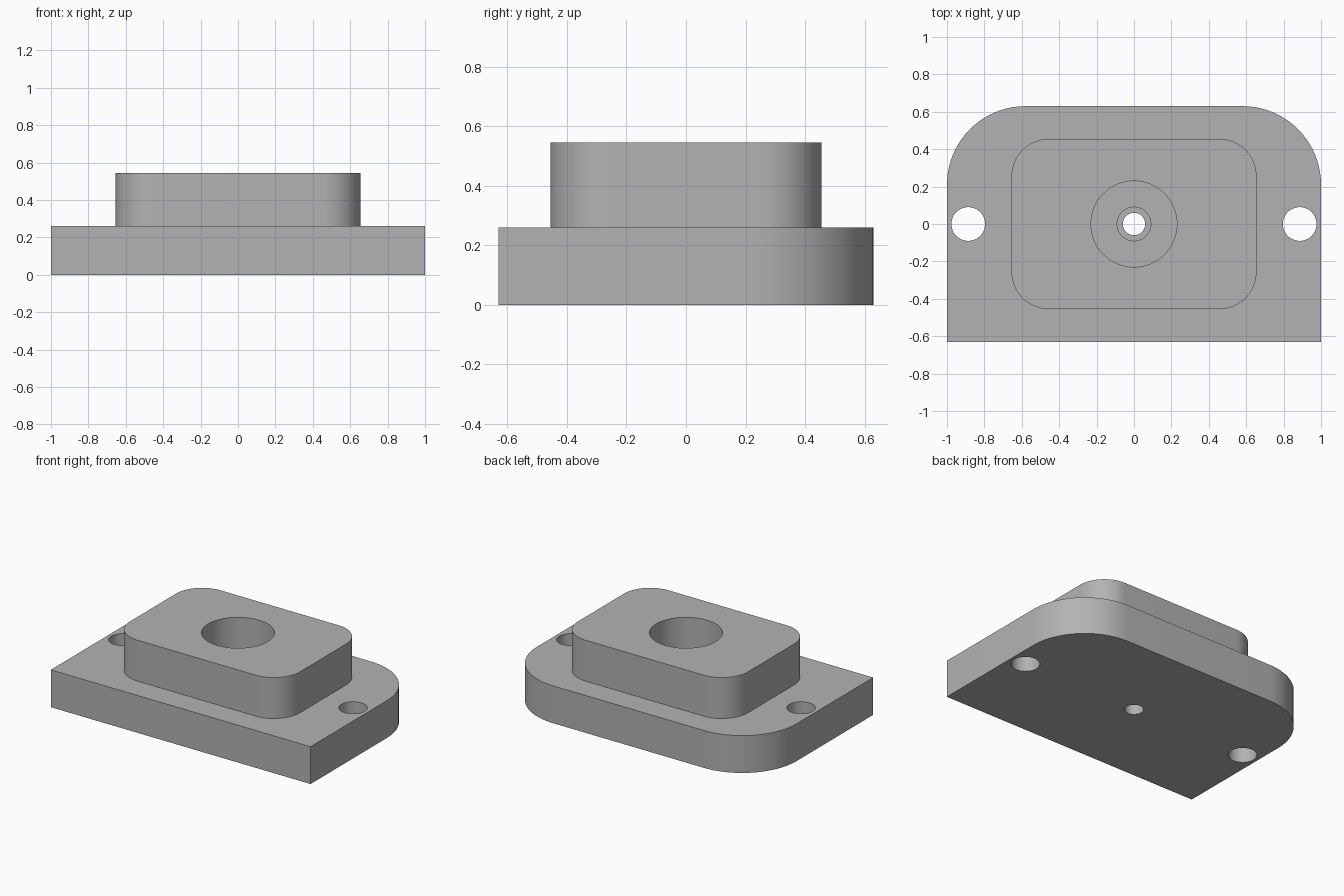
import bpy, bmesh, math

cube = bpy.data.objects.get("Cube")
if cube:
    bpy.data.objects.remove(cube, do_unlink=True)

BASE_TOP, BOSS_TOP = 0.26, 0.545

grey = bpy.data.materials.new("light_grey")
grey.use_nodes = True
colour = (0.45, 0.45, 0.45, 1)
grey.diffuse_color = colour
grey.node_tree.nodes["Principled BSDF"].inputs["Base Color"].default_value = colour


def outline(half_x, half_y, back_r, front_r, steps=20):
    """Counter-clockwise rectangle with rounded back and front corners."""
    points = []
    for i, (sx, sy) in enumerate([(1, 1), (-1, 1), (-1, -1), (1, -1)]):
        r = back_r if sy > 0 else front_r
        for k in range(steps + 1 if r else 1):
            a = math.pi / 2 * (i + k / steps)
            points.append((sx * (half_x - r) + r * math.cos(a),
                           sy * (half_y - r) + r * math.sin(a)))
    return points


def extrude(name, points, z0, z1):
    bm = bmesh.new()
    face = bm.faces.new([bm.verts.new((x, y, z0)) for x, y in points])
    result = bmesh.ops.extrude_face_region(bm, geom=[face])
    top = [v for v in result["geom"] if isinstance(v, bmesh.types.BMVert)]
    bmesh.ops.translate(bm, verts=top, vec=(0, 0, z1 - z0))
    bmesh.ops.recalc_face_normals(bm, faces=bm.faces)
    mesh = bpy.data.meshes.new(name)
    bm.to_mesh(mesh)
    bm.free()
    mesh.materials.append(grey)
    obj = bpy.data.objects.new(name, mesh)
    bpy.context.collection.objects.link(obj)
    return obj


def circle(x, r, sides=64):
    return [(x + r * math.cos(math.tau * k / sides), r * math.sin(math.tau * k / sides))
            for k in range(sides)]


def combine(target, tool, operation):
    mod = target.modifiers.new(tool.name, "BOOLEAN")
    mod.operation = operation
    mod.solver = "EXACT"
    mod.object = tool
    bpy.context.view_layer.objects.active = target
    bpy.ops.object.modifier_apply(modifier=mod.name)
    bpy.data.objects.remove(tool, do_unlink=True)


# Base plate with a rounded back, and the raised boss joined to it
body = extrude("flanged_block", outline(1, 0.63, 0.42, 0), 0, BASE_TOP)
boss = extrude("boss", outline(0.655, 0.455, 0.2, 0.2), BASE_TOP - 0.1, BOSS_TOP)
combine(body, boss, "UNION")

# Stepped central bore and the two mounting holes: name, x, radius, floor
for name, x, r, floor in [("bore", 0, 0.23, BASE_TOP),
                          ("counterbore", 0, 0.09, BASE_TOP / 2),
                          ("centre_hole", 0, 0.06, -0.1),
                          ("left_hole", 0.886, 0.09, -0.1),
                          ("right_hole", -0.886, 0.09, -0.1)]:
    combine(body, extrude(name, circle(x, r), floor, 1), "DIFFERENCE")

# Smooth curved walls, crisp edges
bpy.ops.object.select_all(action="DESELECT")
body.select_set(True)
bpy.context.view_layer.objects.active = body
bpy.ops.object.shade_smooth_by_angle(angle=math.radians(30))
